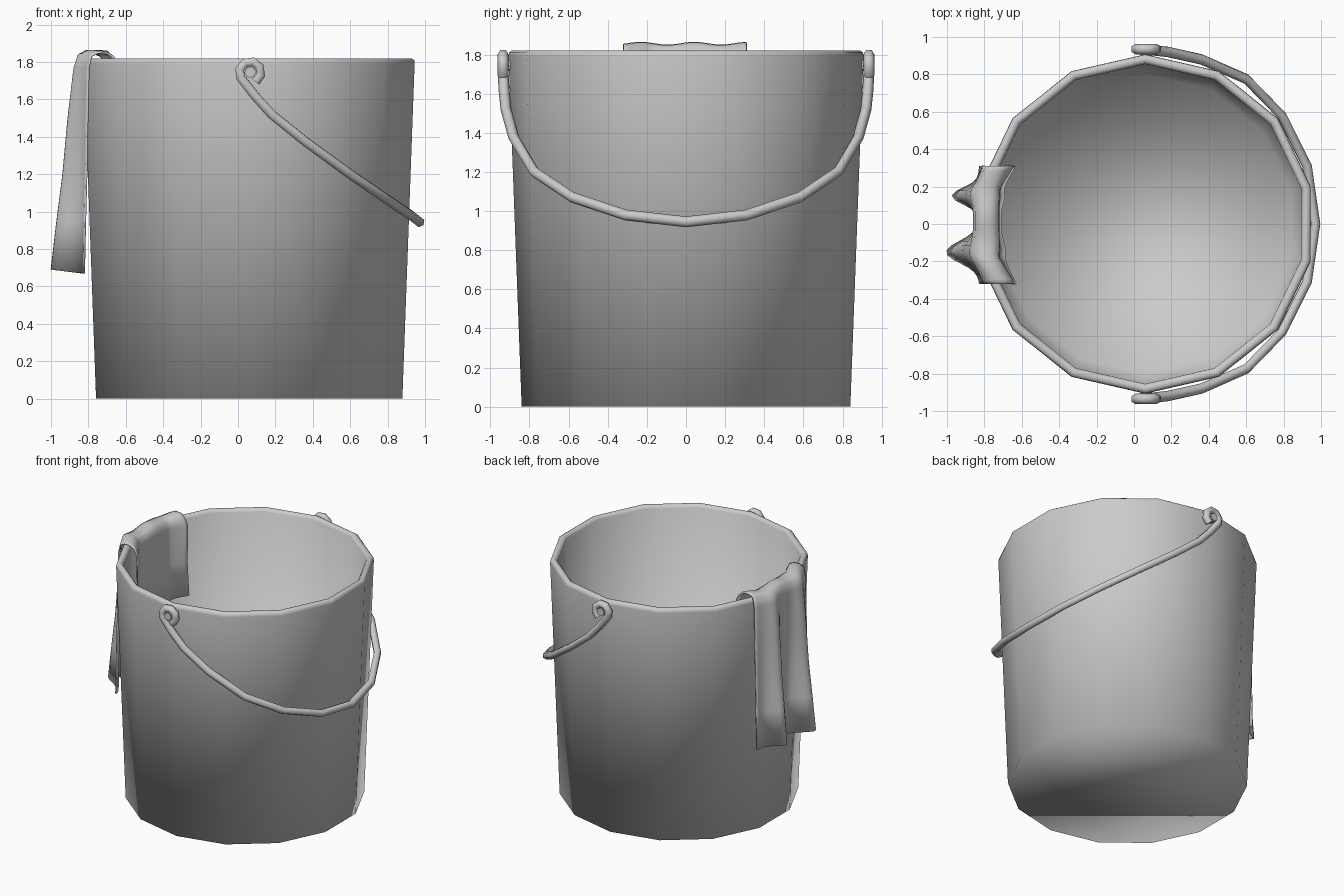
import bpy, bmesh, math
from mathutils import Matrix

if "Cube" in bpy.data.objects:
    bpy.data.objects.remove(bpy.data.objects["Cube"])

CX, TOP, SIDES = 0.06, 1.82, 14


def finish(name, bm, smooth=True):
    bmesh.ops.recalc_face_normals(bm, faces=bm.faces)
    me = bpy.data.meshes.new(name)
    bm.to_mesh(me)
    bm.free()
    for p in me.polygons:
        p.use_smooth = smooth
    ob = bpy.data.objects.new(name, me)
    bpy.context.collection.objects.link(ob)
    return ob


# Bucket: 14-sided tapered shell with a thin rolled rim and inner floor
profile = [(0.84, 0), (0.907, 1.79), (0.905, 1.81), (0.89, TOP), (0.87, TOP),
           (0.855, 1.80), (0.80, 0.05)]
bm = bmesh.new()
rings = []
for r, z in profile:
    rings.append([bm.verts.new((CX + r * math.sin(2 * math.pi * i / SIDES),
                                r * math.cos(2 * math.pi * i / SIDES), z))
                  for i in range(SIDES)])
for a, b in zip(rings, rings[1:]):
    for i in range(SIDES):
        j = (i + 1) % SIDES
        bm.faces.new((a[i], a[j], b[j], b[i]))
bm.faces.new(rings[0])
bm.faces.new(rings[-1])
finish("bucket", bm)

# Handle: bent wire with a curled eye at each end, mirrored in y
eye = [(CX + 0.005 + 0.058 * math.cos(math.radians(a)), 0.935,
        1.745 + 0.058 * math.sin(math.radians(a)))
       for a in range(-60, 226, 45)]
half = eye + [(0.09, 0.93, 1.62), (0.18, 0.92, 1.52), (0.36, 0.88, 1.375),
              (0.60, 0.775, 1.20), (0.79, 0.58, 1.07), (0.925, 0.31, 0.98)]
path = half + [(0.97, 0, 0.945)] + [(x, -y, z) for x, y, z in reversed(half)]
cu = bpy.data.curves.new("handle", 'CURVE')
cu.dimensions = '3D'
cu.bevel_depth = 0.028
cu.bevel_resolution = 1
cu.use_fill_caps = True
sp = cu.splines.new('POLY')
sp.points.add(len(path) - 1)
for p, co in zip(sp.points, path):
    p.co = (*co, 1)
sp.use_smooth = True
bpy.context.collection.objects.link(bpy.data.objects.new("handle", cu))

# Pins holding the handle eyes
for side, label in ((1, "back"), (-1, "front")):
    bm = bmesh.new()
    bmesh.ops.create_cone(bm, cap_ends=True, segments=8, radius1=0.03, radius2=0.03,
                          depth=0.09,
                          matrix=Matrix.Translation((CX + 0.005, side * 0.91, 1.745))
                          @ Matrix.Rotation(math.pi / 2, 4, 'X'))
    finish(label + "_handle_pin", bm, False)


# Cloth draped over the left rim, flaring into two folds outside
def fold(y):
    return (0.165 * math.exp(-((y + 0.15) / 0.075) ** 2)
            + 0.135 * math.exp(-((y - 0.15) / 0.055) ** 2))


# x, z, fold strength
drape = [(-0.715, 1.24, -0.15), (-0.73, 1.5, -0.08), (-0.725, 1.78, 0), (-0.73, 1.83, 0),
         (-0.76, 1.85, 0), (-0.81, 1.853, 0), (-0.845, 1.835, 0.05), (-0.855, 1.77, 0.12),
         (-0.85, 1.5, 0.35), (-0.845, 1.2, 0.55), (-0.84, 0.95, 0.78), (-0.835, 0.67, 1.0)]
N = 28
bm = bmesh.new()
grid = []
for k, (x, z, f) in enumerate(drape):
    row = []
    for i in range(N + 1):
        y = -0.32 + 0.63 * i / N
        bend = max(0, abs(y) - 0.18) * (0.45 if k > 2 else 0.6)
        ripple = 0.007 * math.sin(23 * y + 0.6) if k in (4, 5, 6) else 0
        hem = 0.02 * fold(y) / 0.165 if k == len(drape) - 1 else 0
        row.append(bm.verts.new((x + bend * (1 - 0.8 * max(f, 0)) - f * fold(y), y,
                                 z + ripple + hem)))
    grid.append(row)
for a, b in zip(grid, grid[1:]):
    for i in range(N):
        bm.faces.new((a[i], a[i + 1], b[i + 1], b[i]))
cloth = finish("cloth", bm)
mod = cloth.modifiers.new("thickness", 'SOLIDIFY')
mod.thickness = 0.01
mod.offset = 0
